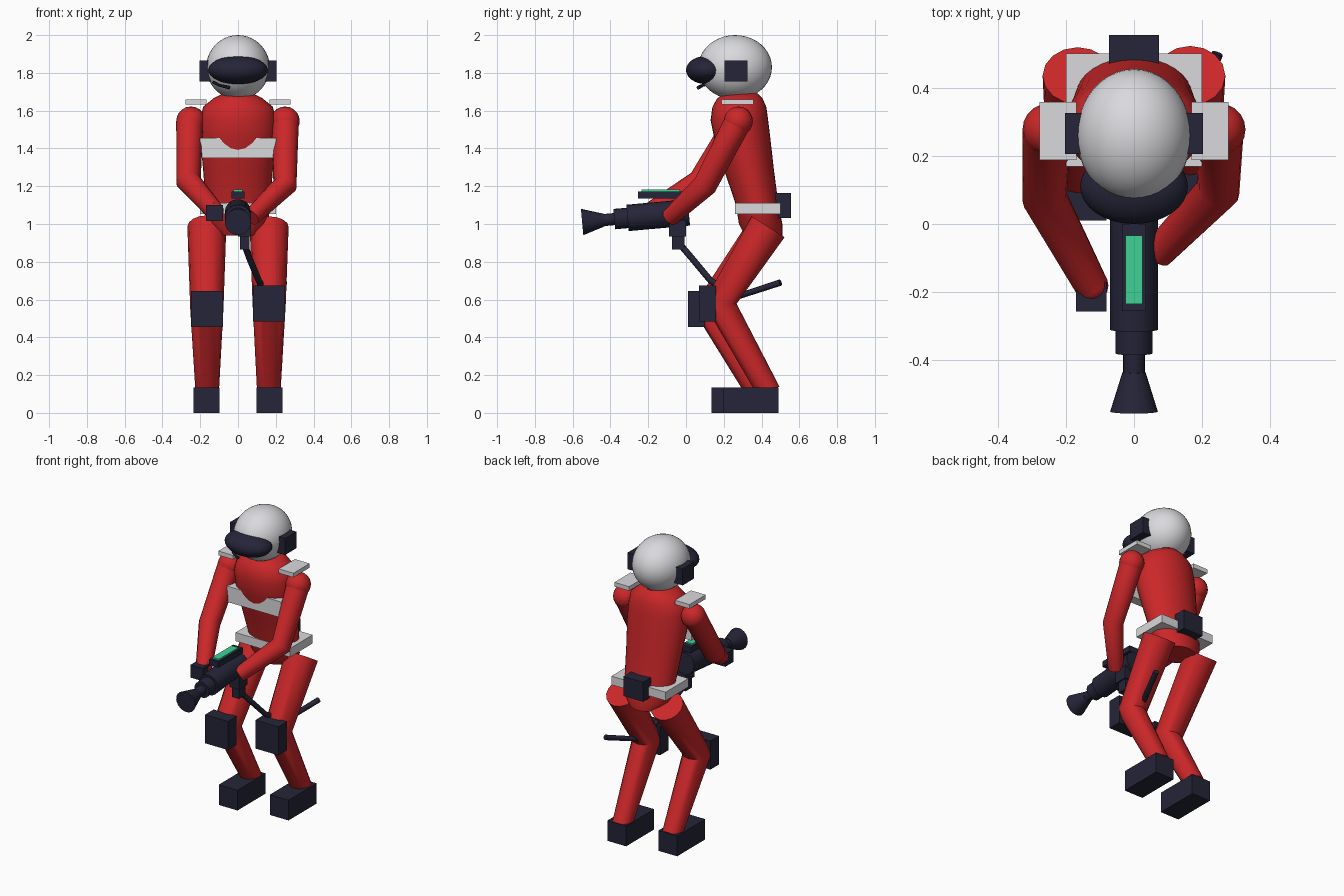
import bpy, bmesh, math
from mathutils import Vector

cube = bpy.data.objects.get("Cube")
if cube:
    bpy.data.objects.remove(cube)


def material(name, rgb):
    m = bpy.data.materials.new(name)
    m.use_nodes = True
    m.diffuse_color = (*rgb, 1)
    m.node_tree.nodes["Principled BSDF"].inputs["Base Color"].default_value = (*rgb, 1)
    return m


RED = material("suit red", (0.6, 0.02, 0.022))
WHITE = material("shell white", (0.7, 0.7, 0.73))
DARK = material("gear navy", (0.018, 0.018, 0.04))
GREEN = material("screen green", (0.05, 0.64, 0.31))


def finish(name, bm, mat, smooth=True):
    bmesh.ops.recalc_face_normals(bm, faces=bm.faces)
    mesh = bpy.data.meshes.new(name)
    bm.to_mesh(mesh)
    bm.free()
    mesh.materials.append(mat)
    ob = bpy.data.objects.new(name, mesh)
    bpy.context.collection.objects.link(ob)
    if smooth:
        bpy.ops.object.select_all(action='DESELECT')
        ob.select_set(True)
        bpy.context.view_layer.objects.active = ob
        bpy.ops.object.shade_smooth_by_angle(angle=math.radians(40))
    return ob


def box(name, xs, ys, zs, mat):
    bm = bmesh.new()
    bmesh.ops.create_cube(bm, size=1)
    for v in bm.verts:
        for i, (lo, hi) in enumerate((xs, ys, zs)):
            v.co[i] = lo if v.co[i] < 0 else hi
    return finish(name, bm, mat, False)


def ball(name, centre, radii, mat, segments=32):
    bm = bmesh.new()
    bmesh.ops.create_uvsphere(bm, u_segments=segments, v_segments=segments // 2, radius=1)
    for v in bm.verts:
        v.co = Vector(c + r * k for c, r, k in zip(centre, radii, v.co))
    return finish(name, bm, mat)


def skin_rings(bm, rings):
    n = len(rings[0])
    for a, b in zip(rings, rings[1:]):
        for i in range(n):
            j = (i + 1) % n
            bm.faces.new((a[i], a[j], b[j], b[i]))
    bm.faces.new(rings[0])
    bm.faces.new(rings[-1])


def tube(name, points, radii, mat, sides=16):
    """Round limb through points, mitred at each bend."""
    pts = [Vector(p) for p in points]
    bm = bmesh.new()
    rings = []
    for i, p in enumerate(pts):
        before = (p - pts[i - 1]).normalized() if i else None
        after = (pts[i + 1] - p).normalized() if i < len(pts) - 1 else None
        d = ((before or after) + (after or before)).normalized()
        side = d.cross(Vector((1, 0, 0))).normalized()
        up = side.cross(d)
        ring = []
        for k in range(sides):
            a = math.tau * k / sides
            ring.append(bm.verts.new(p + radii[i] * (side * math.cos(a) + up * math.sin(a))))
        rings.append(ring)
    skin_rings(bm, rings)
    return finish(name, bm, mat)


# Torso and pelvis: stacked ellipses (height, front y, back y, half width)
torso = [(0.94, 0.31, 0.51, 0.11), (1.0, 0.28, 0.51, 0.16), (1.1, 0.265, 0.49, 0.17),
         (1.29, 0.2, 0.465, 0.185), (1.45, 0.15, 0.447, 0.2), (1.55, 0.13, 0.435, 0.2),
         (1.62, 0.14, 0.425, 0.185), (1.665, 0.165, 0.405, 0.13), (1.69, 0.2, 0.38, 0.08)]
bm = bmesh.new()
rings = []
for z, front, back, half in torso:
    ring = []
    for k in range(32):
        a = math.tau * k / 32
        y = (front + back) / 2 + (back - front) / 2 * math.sin(a)
        ring.append(bm.verts.new((half * math.cos(a), y, z)))
    rings.append(ring)
skin_rings(bm, rings)
finish("torso", bm, RED)

# Helmet, visor and microphone
ball("helmet", (0, 0.26, 1.83), (0.168, 0.195, 0.17), WHITE, 40)
ball("visor", (0, 0.11, 1.815), (0.158, 0.11, 0.075), DARK)
tube("microphone", [(-0.13, 0.15, 1.75), (-0.1, 0.09, 1.735), (-0.045, 0.065, 1.722)],
     [0.008, 0.008, 0.01], DARK, 8)

# Belt, pouch and chest plate
box("belt", (-0.2, 0.2), (0.26, 0.5), (1.053, 1.11), WHITE)
box("back_pouch", (-0.073, 0.073), (0.47, 0.555), (1.033, 1.163), DARK)
box("chest_plate", (-0.2, 0.2), (0.168, 0.23), (1.35, 1.455), WHITE)

# Paired parts; the left leg is set back and slightly higher
for s, word, back, rise in ((1, "left", 0.06, 0.03), (-1, "right", 0, 0)):
    def span(a, b):
        return sorted((s * a, s * b))

    box(word + "_earpiece", span(0.13, 0.203), (0.205, 0.325), (1.755, 1.865), DARK)
    box(word + "_shoulder_pad", span(0.168, 0.277), (0.188, 0.358), (1.632, 1.66), WHITE)
    ball(word + "_shoulder", (s * 0.25, 0.277, 1.545), (0.077,) * 3, RED, 20)

    knee_y, knee_z = 0.12 + back, 0.55 + rise
    tube(word + "_leg",
         [(s * 0.165, 0.435, 0.985), (s * 0.165, knee_y, knee_z), (s * 0.163, 0.38 + back, 0.11)],
         [0.103, 0.088, 0.062], RED)
    box(word + "_knee_pad", span(0.08, 0.25), (0.01 + back, 0.1 + back),
        (knee_z - 0.095, knee_z + 0.095), DARK)
    box(word + "_boot", span(0.098, 0.236), (0.135 + back, 0.43 + back), (0, 0.135), DARK)

# Arms reaching for the tool
tube("left_arm", [(0.25, 0.277, 1.545), (0.248, 0.1, 1.205), (0.07, -0.085, 1.035)],
     [0.072, 0.064, 0.047], RED)
tube("right_arm", [(-0.255, 0.277, 1.545), (-0.262, 0.075, 1.225), (-0.125, -0.18, 1.07)],
     [0.072, 0.066, 0.05], RED)
ball("right_wrist", (-0.125, -0.18, 1.07), (0.05,) * 3, RED, 16)
box("right_glove", (-0.17, -0.08), (-0.256, -0.17), (1.015, 1.1), DARK)
box("left_glove", (0.0, 0.07), (-0.09, 0.0), (0.935, 1.02), DARK)
box("tool_grip", (0.01, 0.06), (-0.075, -0.008), (0.865, 0.95), DARK)


# Handheld tool: coaxial sections on a slightly tilted axis
def on_axis(y):
    return (0, y, 1.06 + 0.09 * y)


for name, y0, y1, r0, r1 in (("tool_body", 0.015, -0.31, 0.07, 0.07),
                             ("tool_collar", -0.3, -0.38, 0.054, 0.054),
                             ("tool_barrel", -0.37, -0.44, 0.032, 0.032),
                             ("tool_nozzle", -0.435, -0.55, 0.034, 0.07)):
    tube(name, [on_axis(y0), on_axis(y1)], [r0, r1], DARK, 20)
box("tool_rail", (-0.035, 0.035), (-0.255, 0.0), (1.135, 1.173), DARK)
box("tool_screen", (-0.025, 0.025), (-0.235, -0.033), (1.173, 1.182), GREEN)

# Supply hose trailing past the left thigh
tube("hose", [(0.035, -0.03, 0.89), (0.06, 0.03, 0.82), (0.11, 0.13, 0.7),
              (0.155, 0.27, 0.615), (0.245, 0.5, 0.69)], [0.017] * 5, DARK, 10)
